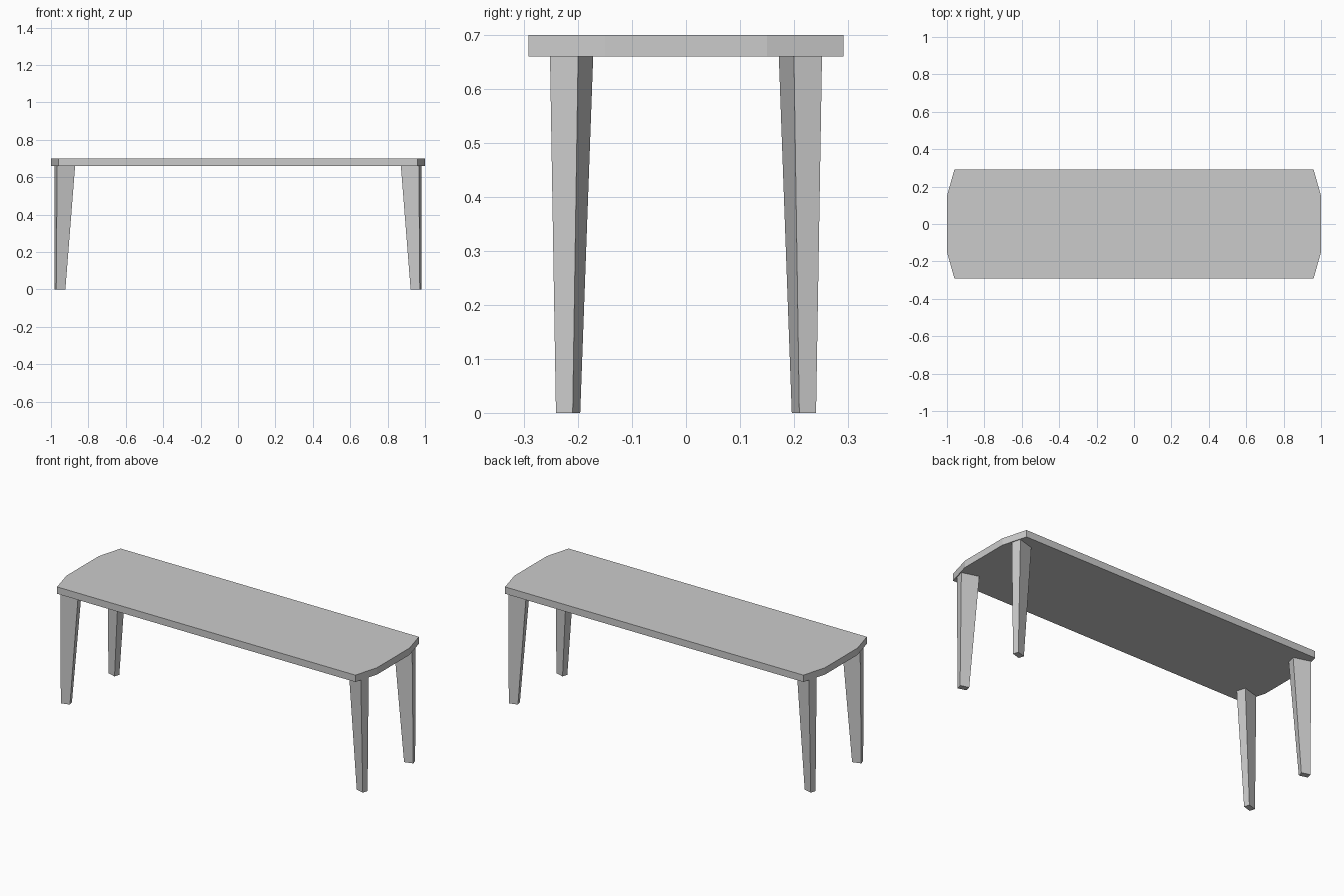
import bpy, bmesh

if "Cube" in bpy.data.objects:
    bpy.data.objects.remove(bpy.data.objects["Cube"])


def loft(name, bottom, top, z0, z1):
    """Solid between two matching outlines at heights z0 and z1."""
    bm = bmesh.new()
    lo = [bm.verts.new((x, y, z0)) for x, y in bottom]
    hi = [bm.verts.new((x, y, z1)) for x, y in top]
    bm.faces.new(lo[::-1])
    bm.faces.new(hi)
    n = len(lo)
    for i in range(n):
        j = (i + 1) % n
        bm.faces.new((lo[i], lo[j], hi[j], hi[i]))
    bmesh.ops.recalc_face_normals(bm, faces=bm.faces)
    mesh = bpy.data.meshes.new(name)
    bm.to_mesh(mesh)
    bm.free()
    obj = bpy.data.objects.new(name, mesh)
    bpy.context.collection.objects.link(obj)
    return obj


# Table top with pointed-in ends
half = [(0.96, -0.292), (1.0, -0.15), (1.0, 0.15), (0.96, 0.292)]
outline = half + [(-x, -y) for x, y in half]
loft("table_top", outline, outline, 0.66, 0.70)

# Tapered legs, turned to follow the slanted end edges
foot = [(0.972, -0.241), (0.981, -0.21), (0.932, -0.196), (0.923, -0.227)]
head = [(0.967, -0.252), (0.981, -0.20), (0.885, -0.172), (0.871, -0.224)]
legs = loft("legs", foot, head, 0.0, 0.66)
mirror = legs.modifiers.new("four_corners", 'MIRROR')
mirror.use_axis = (True, True, False)
mirror.use_mirror_merge = False
